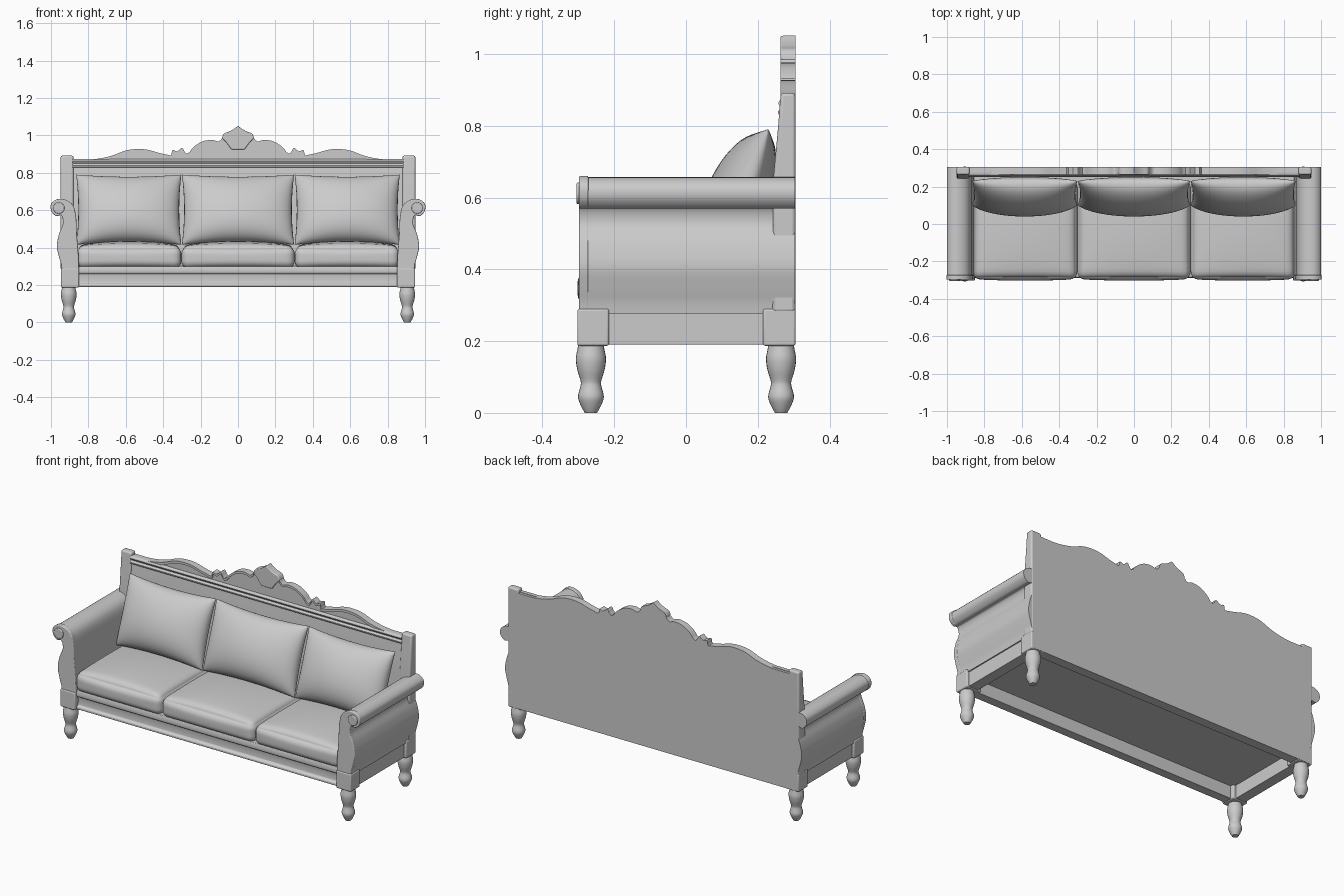
import bpy, bmesh
from math import radians, sin, cos, pi
from mathutils import Vector, Matrix

if "Cube" in bpy.data.objects:
    bpy.data.objects.remove(bpy.data.objects["Cube"])


def finish(name, bm, angle=35, bevel=0.0):
    bmesh.ops.remove_doubles(bm, verts=bm.verts, dist=1e-5)
    bmesh.ops.recalc_face_normals(bm, faces=bm.faces)
    me = bpy.data.meshes.new(name)
    bm.to_mesh(me)
    bm.free()
    for p in me.polygons:
        p.use_smooth = True
    me.set_sharp_from_angle(angle=radians(angle))
    ob = bpy.data.objects.new(name, me)
    bpy.context.collection.objects.link(ob)
    if bevel:
        m = ob.modifiers.new("soft_edges", 'BEVEL')
        m.width, m.segments, m.limit_method = bevel, 3, 'ANGLE'
        m.angle_limit = radians(40)
    return ob


def spline(pts, n=5):
    """Catmull-Rom curve through the points."""
    out = []
    for i in range(len(pts) - 1):
        p0, p1, p2, p3 = (Vector(pts[min(max(j, 0), len(pts) - 1)]) for j in (i - 1, i, i + 1, i + 2))
        for k in range(n):
            t = k / n
            out.append(0.5 * (2 * p1 + (p2 - p0) * t + (2 * p0 - 5 * p1 + 4 * p2 - p3) * t * t
                              + (3 * p1 - p0 - 3 * p2 + p3) * t ** 3))
    return [tuple(p) for p in out] + [tuple(pts[-1])]


def extrude(name, pts, axis, a, b, bevel=0.0):
    """Extrude an (x,z) outline along y, or a (y,z) outline along x."""
    bm = bmesh.new()
    put = (lambda p, d: (p[0], d, p[1])) if axis == 'y' else (lambda p, d: (d, p[0], p[1]))
    ra = [bm.verts.new(put(p, a)) for p in pts]
    rb = [bm.verts.new(put(p, b)) for p in pts]
    n = len(pts)
    bm.faces.new(ra)
    bm.faces.new(rb[::-1])
    for i in range(n):
        bm.faces.new((ra[i], rb[i], rb[(i + 1) % n], ra[(i + 1) % n]))
    return finish(name, bm, bevel=bevel)


def box(name, x0, x1, y0, y1, z0, z1, bevel=0.006):
    return extrude(name, [(x0, z0), (x1, z0), (x1, z1), (x0, z1)], 'y', y0, y1, bevel)


def lathe(name, prof, x, y, seg=24):
    bm = bmesh.new()
    rings = [[bm.verts.new((x + r * cos(2 * pi * i / seg), y + r * sin(2 * pi * i / seg), z))
              for i in range(seg)] for r, z in prof]
    for a, b in zip(rings, rings[1:]):
        for i in range(seg):
            bm.faces.new((a[i], a[(i + 1) % seg], b[(i + 1) % seg], b[i]))
    bm.faces.new(rings[0])
    bm.faces.new(rings[-1])
    return finish(name, bm)


def seat_cushion(name, x0, x1):
    """Rounded box with a crowned top and a bulging front."""
    bm = bmesh.new()
    bmesh.ops.create_cube(bm, size=2)
    bmesh.ops.subdivide_edges(bm, edges=bm.edges, cuts=21, use_grid_fill=True)
    h = Vector(((x1 - x0) / 2, 0.265, 0.058))
    c = Vector(((x0 + x1) / 2, -0.03, 0.347))
    r = 0.04
    for v in bm.verts:
        u = [sin(q * pi / 2) for q in v.co]
        p = Vector([u[i] * h[i] for i in range(3)])
        core = Vector([max(-h[i] + r, min(h[i] - r, p[i])) for i in range(3)])
        d = p - core
        if d.length > 1e-6:
            p = core + d.normalized() * r
        crown = (1 - u[0] ** 2) ** 0.6 * (1 - u[1] ** 2) ** 0.5
        if u[2] > 0:
            p.z += 0.032 * crown * u[2]
        if u[1] < 0:
            p.y -= 0.008 * (1 - u[0] ** 2) * (1 - u[2] ** 2)
        v.co = c + p
    return finish(name, bm, 60)


def pillow(name, x0, x1):
    """Stuffed pillow with pointed corners, leaning on the back."""
    bm = bmesh.new()
    hw, hh, n = (x1 - x0) / 2, 0.198, 24
    M = Matrix.Translation(((x0 + x1) / 2, 0.165, 0.603)) @ Matrix.Rotation(radians(-19), 4, 'X')
    for side, depth in ((-1, 0.108), (1, 0.07)):
        rows = []
        for j in range(n + 1):
            row = []
            for i in range(n + 1):
                u, v = -cos(pi * i / n), -cos(pi * j / n)
                t = (max(0, 1 - u * u) * max(0, 1 - v * v)) ** 0.45
                row.append(bm.verts.new(M @ Vector((
                    hw * u * (1 - 0.04 * (1 - v * v)), side * depth * t * (1 - 0.12 * v),
                    hh * v * (1 - 0.08 * (1 - u * u))))))
            rows.append(row)
        for a, b in zip(rows, rows[1:]):
            for i in range(n):
                bm.faces.new((a[i], a[i + 1], b[i + 1], b[i]))
    return finish(name, bm, 60)


# Turned legs
leg = spline([(0.017, 0), (0.028, 0.02), (0.036, 0.045), (0.029, 0.075), (0.029, 0.09),
              (0.038, 0.12), (0.042, 0.15), (0.038, 0.175), (0.034, 0.195)], 4)
for sx, side in ((-1, "left"), (1, "right")):
    for y, end in ((-0.265, "front"), (0.265, "back")):
        lathe(f"{end}_{side}_leg", leg, sx * 0.905, y)

# Scrolled arms, corner blocks and recessed side rails
arm = spline([(0.94, 0.275), (0.945, 0.31), (0.957, 0.355), (0.967, 0.41), (0.955, 0.475),
              (0.935, 0.53), (0.944, 0.572), (0.972, 0.57), (0.997, 0.597), (0.996, 0.632),
              (0.965, 0.655), (0.922, 0.652), (0.885, 0.625), (0.868, 0.57), (0.863, 0.47),
              (0.855, 0.36), (0.852, 0.275)])
for s, side in ((-1, "left"), (1, "right")):
    extrude(f"{side}_arm", [(s * x, z) for x, z in arm], 'y', -0.275, 0.304)
    # Carved front face of the arm, slightly proud all round
    front = [(s * (0.915 + (x - 0.915) * 1.03), z + (0.004 if z > 0.6 else 0)) for x, z in arm]
    extrude(f"{side}_arm_front", front, 'y', -0.298, -0.272, 0.005)
    disc = [(s * (0.958 + 0.03 * cos(a * pi / 12)), 0.612 + 0.03 * sin(a * pi / 12)) for a in range(24)]
    extrude(f"{side}_scroll_boss", disc, 'y', -0.305, -0.29, 0.004)
    xs = sorted((s * 0.85, s * 0.947))
    box(f"{side}_front_block", *xs, -0.303, -0.215, 0.187, 0.29)
    box(f"{side}_back_block", *xs, 0.215, 0.305, 0.187, 0.29)
    box(f"{side}_side_rail", *sorted((s * 0.87, s * 0.933)), -0.23, 0.23, 0.19, 0.29, 0.003)
    # Back post with rounded top
    extrude(f"{side}_back_post", [(0.305, 0.28), (0.305, 0.892), (0.264, 0.892), (0.257, 0.8),
            (0.243, 0.65), (0.24, 0.28)], 'x', *sorted((s * 0.88, s * 0.948)), 0.009)

# Moulded front rail
extrude("front_rail", [(-0.235, 0.19), (-0.288, 0.19), (-0.288, 0.203), (-0.275, 0.212),
        (-0.272, 0.235), (-0.275, 0.258), (-0.287, 0.265), (-0.29, 0.28), (-0.284, 0.3),
        (-0.235, 0.3)], 'x', -0.86, 0.86, 0.003)
box("seat_deck", -0.87, 0.87, -0.25, 0.27, 0.265, 0.305)

# Back panel with slanted front
extrude("back_panel", [(0.305, 0.19), (0.305, 0.86), (0.272, 0.86), (0.265, 0.8), (0.25, 0.65),
        (0.25, 0.19)], 'x', -0.93, 0.93)
extrude("back_moulding", spline([(0.29, 0.827), (0.262, 0.829), (0.256, 0.84), (0.265, 0.85),
        (0.257, 0.862), (0.265, 0.873), (0.29, 0.874)], 3), 'x', -0.885, 0.885)

# Carved crest: half outline mirrored
half = spline([(0.89, 0.872), (0.78, 0.872), (0.68, 0.89), (0.59, 0.922), (0.5, 0.926),
               (0.42, 0.906), (0.36, 0.893)]) + \
    spline([(0.355, 0.9), (0.35, 0.922), (0.325, 0.915), (0.3, 0.934), (0.287, 0.915), (0.275, 0.902)], 3) + \
    spline([(0.26, 0.91), (0.235, 0.94), (0.19, 0.968), (0.14, 0.976), (0.105, 0.968), (0.085, 0.985)], 4)
tip = spline([(0.084, 0.995), (0.072, 1.012), (0.045, 1.022), (0.02, 1.036), (0, 1.052)], 4)


def mirrored(pts):
    return pts + [(-x, z) for x, z in reversed(pts) if x > 1e-4]


extrude("crest_panel", mirrored([(0.89, 0.84)] + half + tip), 'y', 0.27, 0.305)
extrude("crest_shell", mirrored([(0.035, 0.925), (0.06, 0.96), (0.084, 0.985)] + tip), 'y', 0.263, 0.3, 0.005)
for s, side in ((-1, "left"), (1, "right")):
    # Raised carved edge follows the crest outline
    edge = [(x, z) for x, z in half]
    low = [(x * 0.995, z - 0.014) for x, z in reversed(half)]
    extrude(f"{side}_crest_edge", [(s * x, z) for x, z in edge + low], 'y', 0.264, 0.29)

# Seat cushions and back pillows
for place, x0, x1 in (("left", -0.862, -0.303), ("middle", -0.303, 0.303), ("right", 0.303, 0.862)):
    seat_cushion(f"{place}_seat_cushion", x0, x1)
for place, x0, x1 in (("left", -0.865, -0.303), ("middle", -0.3, 0.3), ("right", 0.303, 0.865)):
    pillow(f"{place}_back_pillow", x0, x1)
